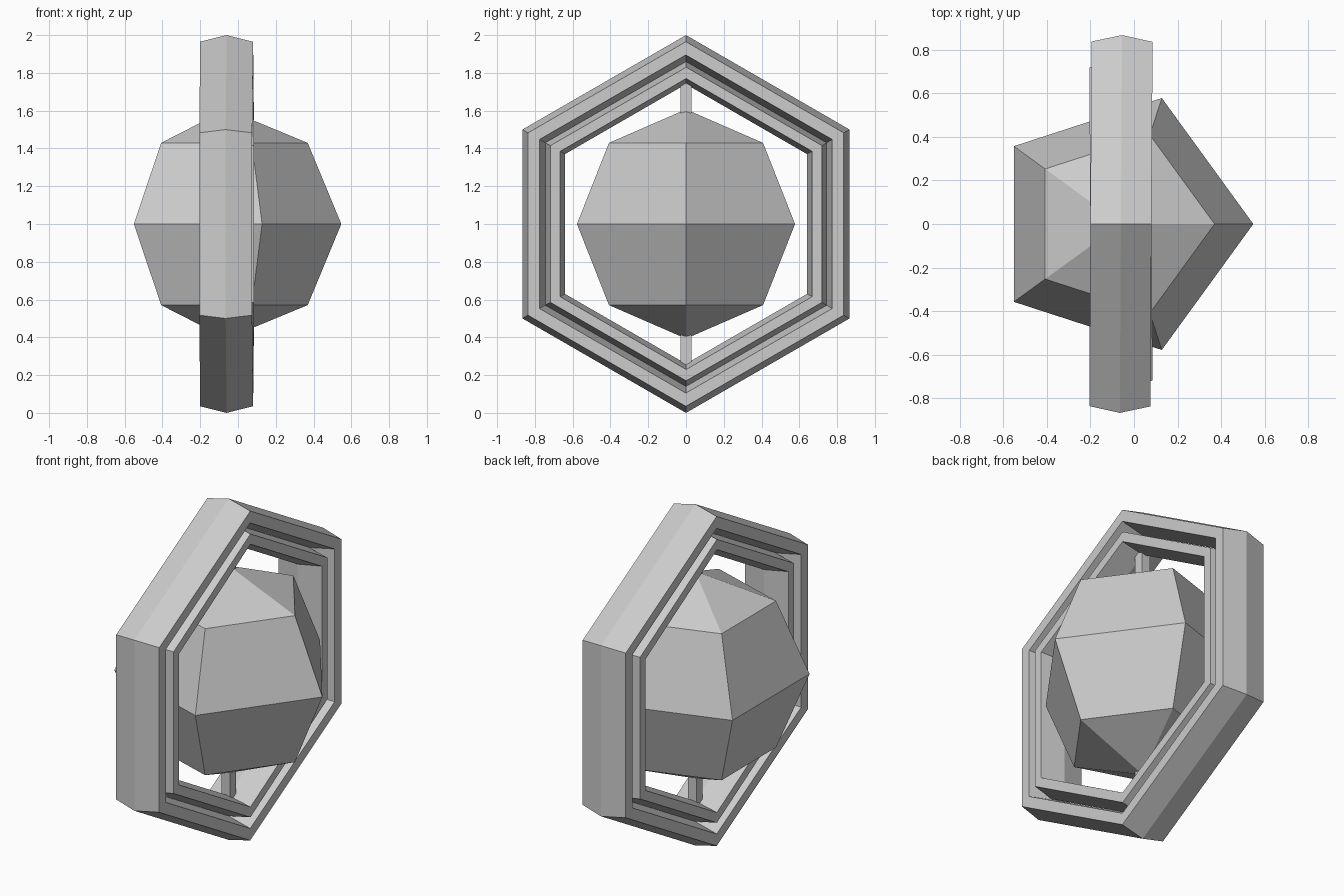
import bpy, bmesh, math
from mathutils import Matrix, Vector

if "Cube" in bpy.data.objects:
    bpy.data.objects.remove(bpy.data.objects["Cube"])

CENTRE = Vector((-0.06, 0, 1))

grey = bpy.data.materials.new("grey")
grey.diffuse_color = (0.6, 0.6, 0.6, 1)
grey.use_nodes = True
grey.node_tree.nodes["Principled BSDF"].inputs["Base Color"].default_value = grey.diffuse_color


def finish(bm, name, turn=0.0):
    bmesh.ops.recalc_face_normals(bm, faces=bm.faces)
    bm.transform(Matrix.Translation(CENTRE) @ Matrix.Rotation(math.radians(turn), 4, 'Z'))
    mesh = bpy.data.meshes.new(name)
    bm.to_mesh(mesh)
    bm.free()
    mesh.materials.append(grey)
    obj = bpy.data.objects.new(name, mesh)
    bpy.context.collection.objects.link(obj)
    return obj


def hex_ring(name, major, minor, half_width, turn):
    """Six-sided ring round the x axis with a wide six-sided section."""
    bm = bmesh.new()
    loops = []
    for i in range(6):
        a = math.radians(90 + 60 * i)
        loop = []
        for j in range(6):
            b = math.radians(60 * j)
            r = major + minor * math.cos(b)
            x = half_width * math.sin(b) / math.sin(math.radians(60))
            loop.append(bm.verts.new((x, r * math.cos(a), r * math.sin(a))))
        loops.append(loop)
    for i in range(6):
        p, q = loops[i], loops[(i + 1) % 6]
        for j in range(6):
            k = (j + 1) % 6
            bm.faces.new((p[j], p[k], q[k], q[j]))
    return finish(bm, name, turn)


def faceted_ball(name, radius, sides):
    """Low-poly ball with three latitude loops and a corner facing +x."""
    bm = bmesh.new()
    loops = []
    for lat in (-45, 0, 45):
        r = radius * math.cos(math.radians(lat))
        z = radius * math.sin(math.radians(lat))
        loops.append([bm.verts.new((r * math.cos(math.tau * i / sides),
                                    r * math.sin(math.tau * i / sides), z))
                      for i in range(sides)])
    bottom = bm.verts.new((0, 0, -radius))
    top = bm.verts.new((0, 0, radius))
    for i in range(sides):
        k = (i + 1) % sides
        for p, q in zip(loops, loops[1:]):
            bm.faces.new((p[i], p[k], q[k], q[i]))
        bm.faces.new((bottom, loops[0][k], loops[0][i]))
        bm.faces.new((top, loops[2][i], loops[2][k]))
    return finish(bm, name)


def axle(name, side):
    """Square post between the ball's pole and the inner ring."""
    low, high = 0.55, 0.78
    bm = bmesh.new()
    bmesh.ops.create_cube(bm, size=1, matrix=Matrix.Translation((0, 0, side * (low + high) / 2))
                          @ Matrix.Diagonal((0.056, 0.056, high - low, 1)))
    return finish(bm, name)


# Nested rings, each turned very slightly about the upright axis
hex_ring("outer_ring", 0.93, 0.07, 0.14, -0.35)
hex_ring("inner_ring", 0.80, 0.06, 0.14, 0.4)

# Ball hung on two posts
faceted_ball("core_ball", 0.607, 5)
axle("upper_axle", 1)
axle("lower_axle", -1)
